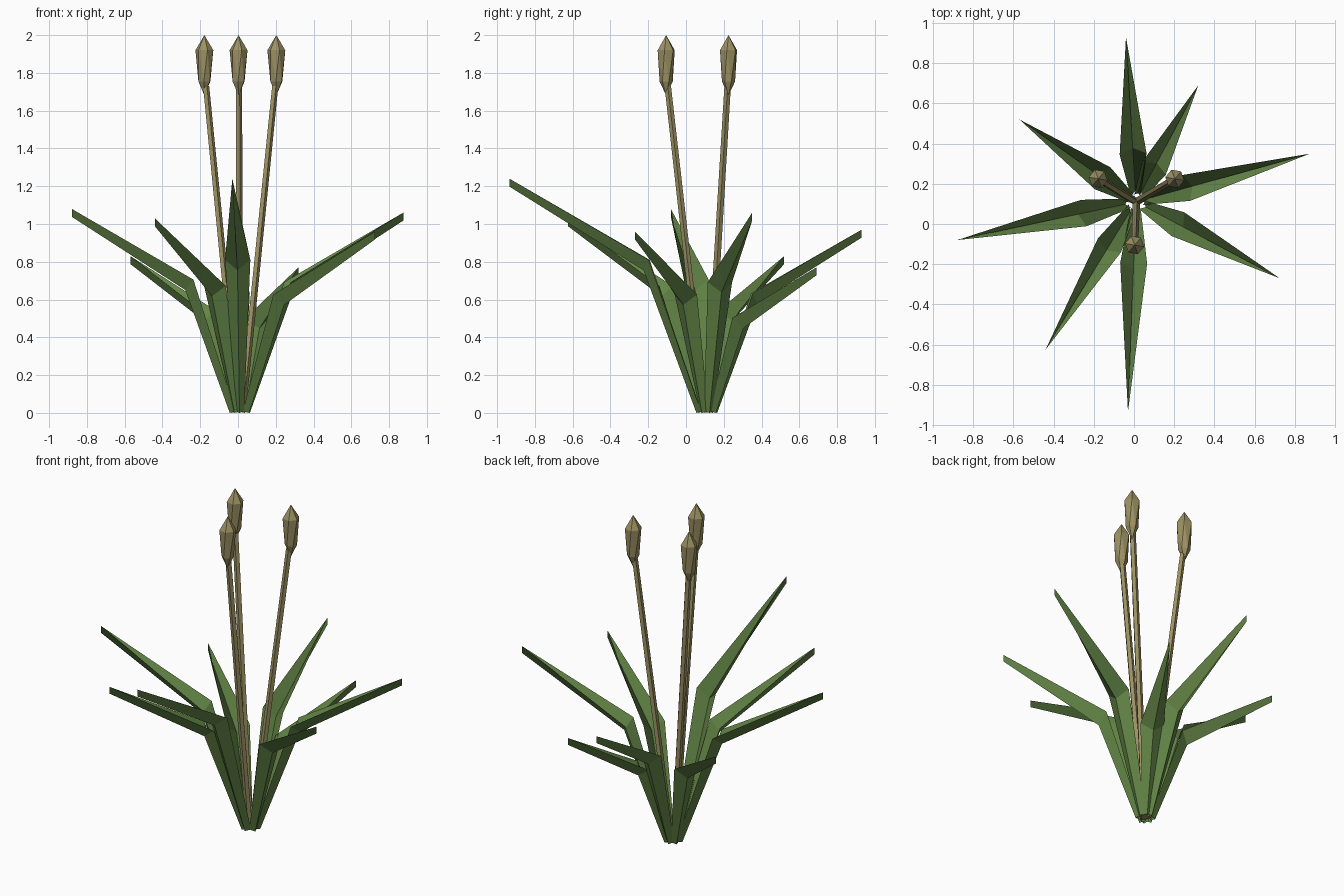
import bpy, bmesh, math
from mathutils import Vector

if "Cube" in bpy.data.objects:
    bpy.data.objects.remove(bpy.data.objects["Cube"])

CX, CY = 0.01, 0.11   # root of the plant


def material(name, rgb):
    m = bpy.data.materials.new(name)
    m.diffuse_color = (*rgb, 1.0)
    m.use_nodes = True
    m.node_tree.nodes["Principled BSDF"].inputs["Base Color"].default_value = m.diffuse_color
    return m


leaf_green = material("leaf green", (0.125, 0.235, 0.062))
stalk_tan = material("dry stalk tan", (0.335, 0.285, 0.125))


def finish(name, bm, mat):
    me = bpy.data.meshes.new(name)
    bm.to_mesh(me)
    bm.free()
    me.materials.append(mat)
    ob = bpy.data.objects.new(name, me)
    bpy.context.collection.objects.link(ob)
    return ob


# Folded leaf: a bent V-shaped sheet with two raised edges and a lower keel
def leaf(name, tip_x, tip_y, tip_z):
    dx, dy = tip_x - CX, tip_y - CY
    reach = math.hypot(dx, dy)
    out = Vector((dx / reach, dy / reach, 0))
    side = Vector((-out.y, out.x, 0))
    root = Vector((CX, CY, 0))
    s = tip_z / 1.24

    def pt(r, w, z):
        return root + out * r + side * w + Vector((0, 0, z))

    bend_r, bend_z = 0.305 * s, 0.81 * s
    bm = bmesh.new()
    keel = [bm.verts.new(pt(*p)) for p in (
        (0.055, 0, 0), (bend_r + 0.03, 0, bend_z - 0.055), (reach, 0, tip_z - 0.042))]
    tip = bm.verts.new(pt(reach, 0, tip_z))
    for sg in (1, -1):
        a = bm.verts.new(pt(0.03, sg * 0.024, 0.008))
        b = bm.verts.new(pt(bend_r, sg * 0.067, bend_z))
        for f in ((keel[0], keel[1], b, a), (keel[1], keel[2], tip, b)):
            bm.faces.new(f if sg < 0 else f[::-1])
    finish(name, bm, leaf_green)


tips = [(-0.04, 0.93, 0.97), (0.32, 0.69, 0.77), (0.875, 0.35, 1.06), (0.725, -0.27, 0.96),
        (-0.03, -0.935, 1.24), (-0.44, -0.625, 1.03), (-0.88, -0.08, 1.08), (-0.57, 0.52, 0.83)]
for i, t in enumerate(tips):
    leaf(f"leaf_{i + 1}", *t)


# Skin of rings between given centres; a zero radius closes to a point
def lathe(name, rings, sides, twist, mat):
    bm = bmesh.new()
    loops = []
    for k, (c, r) in enumerate(rings):
        n = sides if r > 0 else 1
        loops.append([bm.verts.new((c[0] + r * math.cos(math.tau * j / n + k * twist),
                                    c[1] + r * math.sin(math.tau * j / n + k * twist), c[2]))
                      for j in range(n)])
    for lo, hi in zip(loops, loops[1:]):
        for j in range(sides):
            k = (j + 1) % sides
            q = [lo[j % len(lo)], lo[k % len(lo)], hi[k % len(hi)], hi[j % len(hi)]]
            bm.faces.new(list(dict.fromkeys(q)))
    if len(loops[0]) > 1:
        bm.faces.new(loops[0][::-1])
    if len(loops[-1]) > 1:
        bm.faces.new(loops[-1])
    bmesh.ops.triangulate(bm, faces=[f for f in bm.faces if twist and len(f.verts) == 4])
    finish(name, bm, mat)


# Three leaning stalks, each with an upright pointed bud
for i, (x, y) in enumerate([(-0.178, 0.225), (0.203, 0.225), (0.003, -0.105)]):
    foot = (CX + (x - CX) * 0.06, CY + (y - CY) * 0.06, 0.01)
    neck = (CX + (x - CX) * 0.96, CY + (y - CY) * 0.96, 1.73)
    lathe(f"stalk_{i + 1}", [(foot, 0.02), (neck, 0.018)], 5, 0, stalk_tan)
    lathe(f"bud_{i + 1}", [((x, y, 1.68), 0), ((x, y, 1.755), 0.035),
                           ((x, y, 1.92), 0.048), ((x, y, 2.0), 0)],
          6, math.radians(25), stalk_tan)
